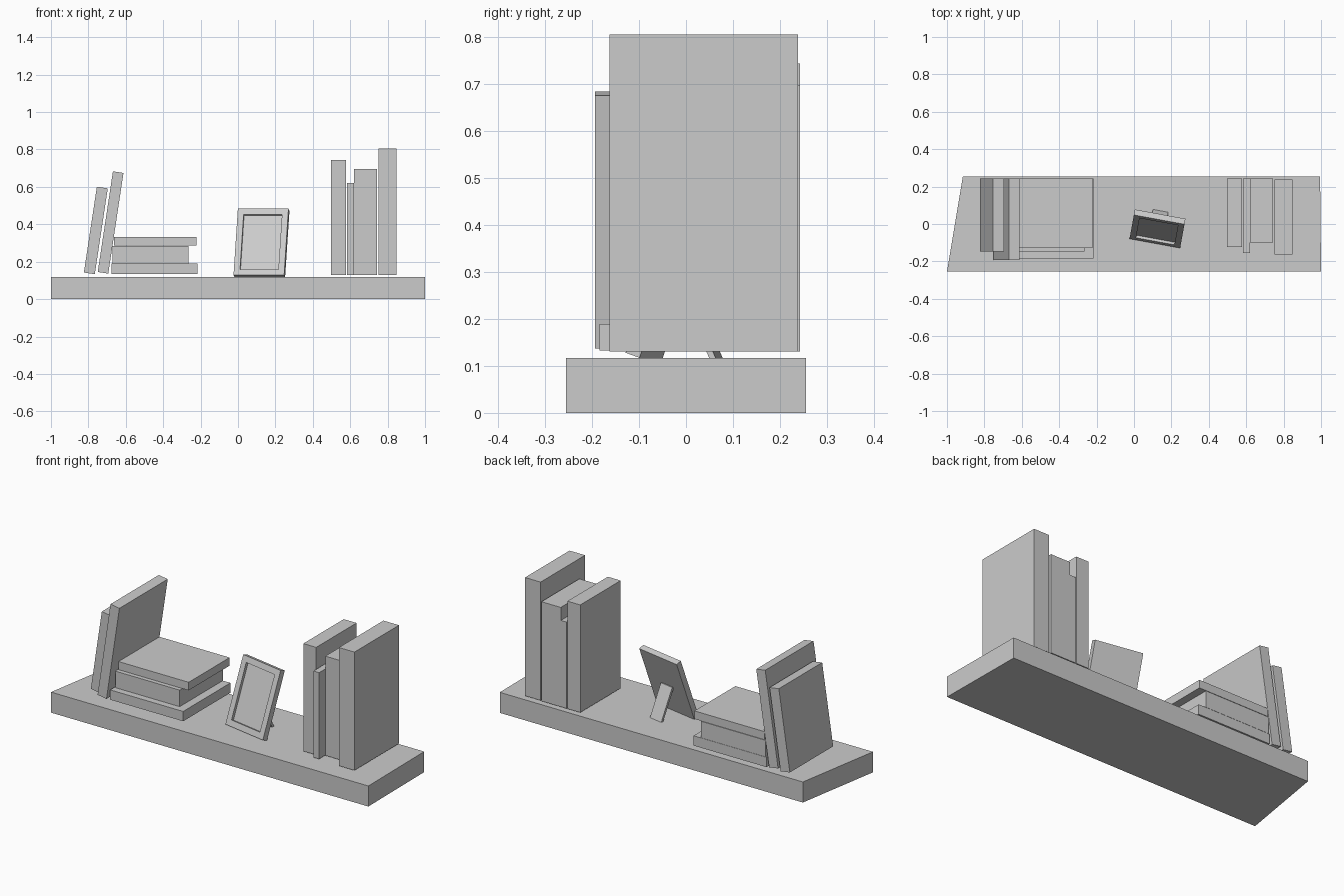
import bpy, bmesh
from math import radians, sin, cos
from mathutils import Matrix, Vector

if "Cube" in bpy.data.objects:
    bpy.data.objects.remove(bpy.data.objects["Cube"])


def finish(name, bm, matrix=None):
    bmesh.ops.recalc_face_normals(bm, faces=bm.faces[:])
    me = bpy.data.meshes.new(name)
    bm.to_mesh(me)
    bm.free()
    ob = bpy.data.objects.new(name, me)
    bpy.context.collection.objects.link(ob)
    if matrix:
        ob.matrix_world = matrix
    return ob


def prism(name, points, offset, matrix=None):
    """Extrude a flat polygon of 3D points along an offset."""
    bm = bmesh.new()
    face = bm.faces.new([bm.verts.new(p) for p in points])
    new = bmesh.ops.extrude_face_region(bm, geom=[face], use_keep_orig=True)["geom"]
    verts = [g for g in new if isinstance(g, bmesh.types.BMVert)]
    bmesh.ops.translate(bm, verts=verts, vec=offset)
    return finish(name, bm, matrix)


def box(name, x0, x1, y0, y1, z0, z1):
    return prism(name, [(x0, y0, z0), (x1, y0, z0), (x1, y1, z0), (x0, y1, z0)],
                 (0, 0, z1 - z0))


# Shelf board with skewed left end
prism("shelf_board", [(-1, -.255, 0), (1, -.255, 0), (.995, .255, 0), (-.915, .255, 0)],
      (0, 0, .117))

BACK = .242

# Upright books: x range, front y, top z
for i, (x0, x1, y0, z1) in enumerate([(.497, .578, -.122, .743), (.583, .619, -.154, .622),
                                      (.62, .742, -.1, .696), (.75, .848, -.163, .804)]):
    box(f"upright_book_{i + 1}", x0, x1, y0, .238 if i == 3 else BACK, .13, z1)

# Stacked books: x range, front y, z range
for i, (x0, x1, y0, z0, z1) in enumerate([(-.677, -.217, -.184, .133, .189),
                                          (-.67, -.264, -.148, .19, .284),
                                          (-.664, -.222, -.127, .286, .332)]):
    box(f"stacked_book_{i + 1}", x0, x1, y0, BACK, z0, z1)

# Leaning books: lower left corner, thickness, height, front y
lean = radians(8.6)
for i, (x, z, t, h, y0) in enumerate([(-.824, .142, .059, .464, -.148),
                                      (-.75, .145, .057, .544, -.193)]):
    a = Vector((x, y0, z))
    across = Vector((cos(lean), 0, -sin(lean))) * t
    up = Vector((sin(lean), 0, cos(lean))) * h
    prism(f"leaning_book_{i + 1}", [a, a + across, a + across + up, a + up],
          (0, BACK - y0, 0))

# Picture frame, turned and tilted back, with recessed picture panel
turn = Matrix.Translation((-.024, -.079, 0)) @ Matrix.Rotation(radians(-10.4), 4, 'Z')
tilt = turn @ Matrix.Translation((0, 0, .128)) @ Matrix.Rotation(radians(-20), 4, 'X')
W, T, H = .275, .032, .378
bm = bmesh.new()
bmesh.ops.create_cube(bm, size=1)
bmesh.ops.scale(bm, vec=(W, T, H), verts=bm.verts)
bmesh.ops.translate(bm, vec=(W / 2, T / 2, H / 2), verts=bm.verts)
front = min(bm.faces, key=lambda f: f.calc_center_median().y)
bmesh.ops.inset_region(bm, faces=[front], thickness=.047)
panel = bmesh.ops.extrude_discrete_faces(bm, faces=[front])["faces"][0]
bmesh.ops.translate(bm, verts=panel.verts[:], vec=(0, .015, 0))
finish("picture_frame", bm, tilt)

# Stand leg behind the frame
prism("frame_stand", [(.095, .163, .117), (.095, .177, .117), (.095, .098, .29), (.095, .084, .29)],
      (.083, 0, 0), turn)
